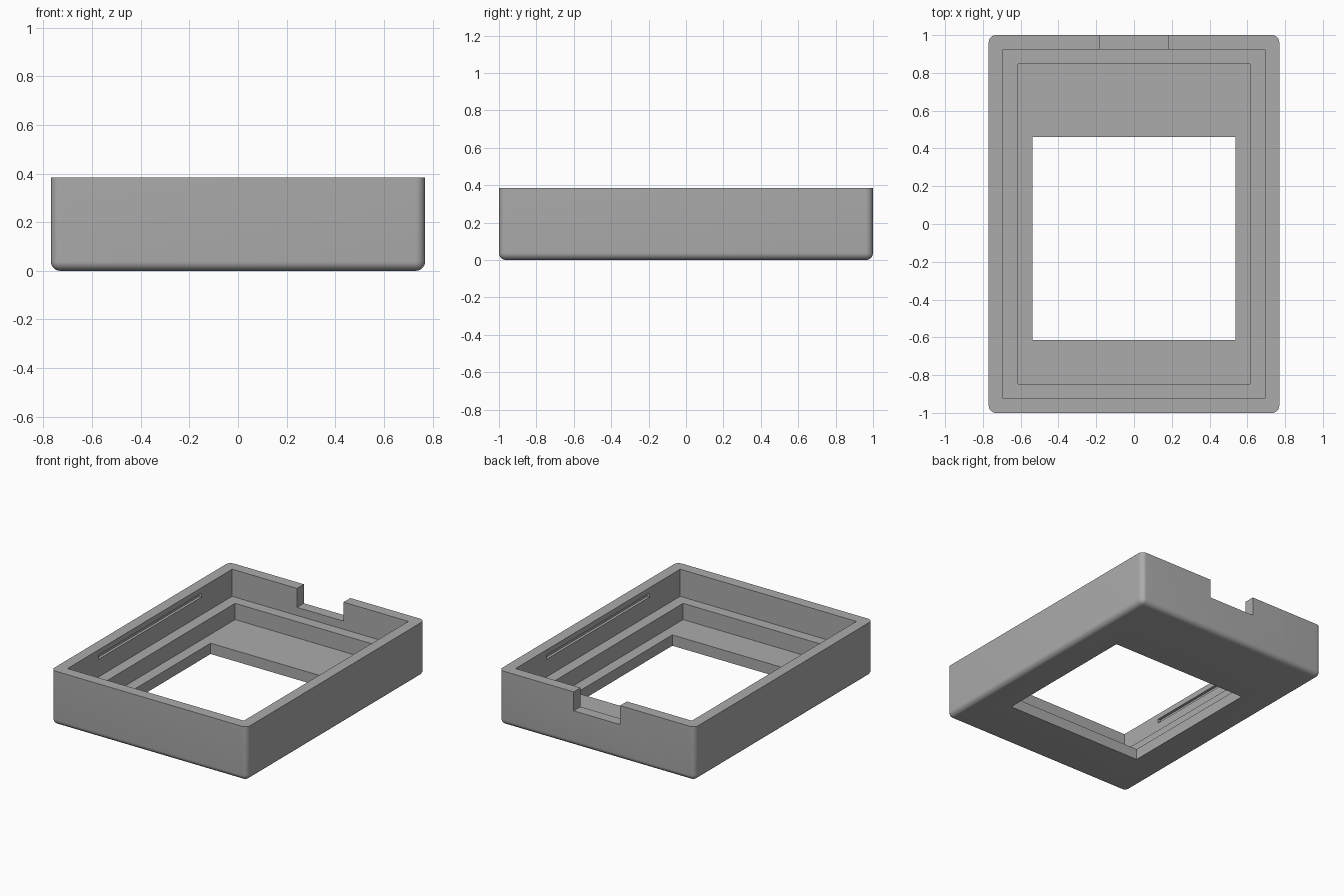
import bpy
import bmesh
import math

U = 2 / 52                      # design unit: the case is 40 x 52 x 10 units

cube = bpy.data.objects.get("Cube")
if cube:
    bpy.data.objects.remove(cube, do_unlink=True)

grey = bpy.data.materials.new("grey_plastic")
grey.use_nodes = True
colour = (0.41, 0.41, 0.41, 1)
grey.diffuse_color = colour
grey.node_tree.nodes["Principled BSDF"].inputs["Base Color"].default_value = colour


def box(name, x, y, z, round_lower=0):
    """Box from (min, max) ranges in design units; can round all but the top rim."""
    bm = bmesh.new()
    bmesh.ops.create_cube(bm, size=1)
    for v in bm.verts:
        v.co = [r[1 if c > 0 else 0] * U for c, r in zip(v.co, (x, y, z))]
    if round_lower:
        top = z[1] * U - 1e-4
        edges = [e for e in bm.edges if min(v.co.z for v in e.verts) < top]
        bmesh.ops.bevel(bm, geom=edges, offset=round_lower * U, segments=8,
                        profile=0.5, affect='EDGES', clamp_overlap=True)
    bmesh.ops.recalc_face_normals(bm, faces=bm.faces)
    mesh = bpy.data.meshes.new(name)
    bm.to_mesh(mesh)
    bm.free()
    mesh.materials.append(grey)
    obj = bpy.data.objects.new(name, mesh)
    bpy.context.collection.objects.link(obj)
    return obj


# Outer shell, rounded at the upright corners and the lower rim
case = box("case_frame", (-20, 20), (-26, 26), (0, 10), round_lower=1)

# Stepped cavity, window, rear cable notch and a clip groove in each side wall
cutters = [
    box("upper_cavity", (-18, 18), (-24, 24), (5, 12)),
    box("lower_cavity", (-16, 16), (-22, 22), (2, 6)),
    box("window_opening", (-14, 14), (-16, 12), (-1, 3)),
    box("cable_notch", (-4.75, 4.75), (23, 27), (6.5, 12)),
]
for side, name in ((-1, "right_clip_groove"), (1, "left_clip_groove")):
    x = sorted((side * 17, side * 18.5))
    cutters.append(box(name, x, (-15, 15), (8.25, 9)))

bpy.context.view_layer.objects.active = case
for cutter in cutters:
    cutter.hide_render = True
    mod = case.modifiers.new(cutter.name, 'BOOLEAN')
    mod.operation = 'DIFFERENCE'
    mod.solver = 'EXACT'
    mod.object = cutter
    bpy.ops.object.modifier_apply(modifier=mod.name)
    bpy.data.objects.remove(cutter, do_unlink=True)

# Smooth the rounded edges, keep the cut edges sharp
bpy.ops.object.select_all(action='DESELECT')
case.select_set(True)
bpy.ops.object.shade_smooth_by_angle(angle=math.radians(30))
